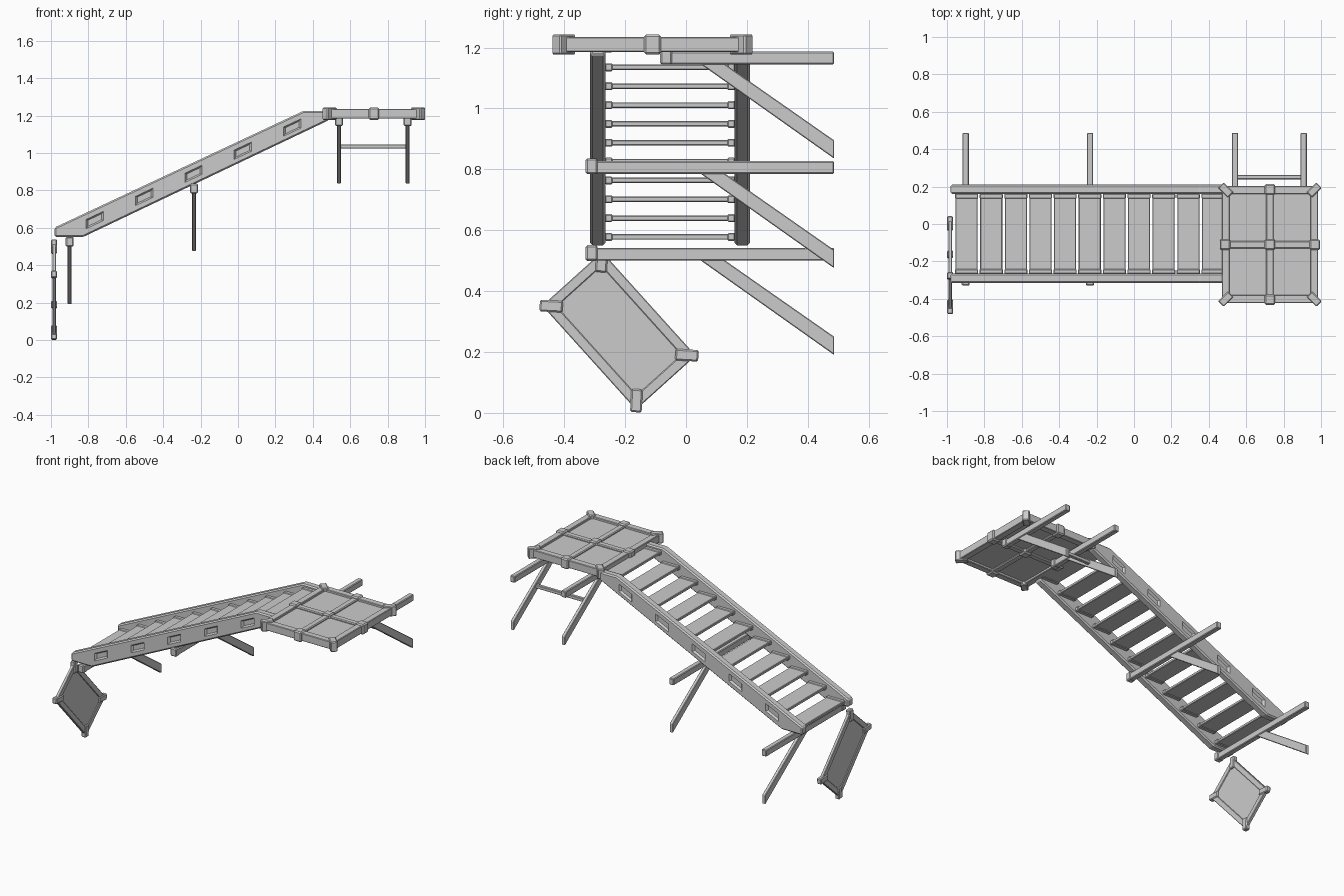
import bpy, bmesh
from math import radians, atan2
from mathutils import Matrix, Vector

if "Cube" in bpy.data.objects:
    bpy.data.objects.remove(bpy.data.objects["Cube"])


def finish(name, bm, bevel=0.0):
    if bevel:
        bmesh.ops.bevel(bm, geom=bm.edges[:], offset=bevel, segments=1, affect='EDGES')
    bmesh.ops.recalc_face_normals(bm, faces=bm.faces[:])
    me = bpy.data.meshes.new(name)
    bm.to_mesh(me)
    bm.free()
    ob = bpy.data.objects.new(name, me)
    bpy.context.collection.objects.link(ob)
    return ob


def box(name, center, size, bevel=0.0, rot=0.0, frame=Matrix()):
    """Box turned about its local z, placed inside a parent frame."""
    bm = bmesh.new()
    bmesh.ops.create_cube(bm, size=1)
    bmesh.ops.scale(bm, vec=size, verts=bm.verts)
    if bevel:
        bmesh.ops.bevel(bm, geom=bm.edges[:], offset=bevel, segments=1, affect='EDGES')
    m = frame @ Matrix.Translation(center) @ Matrix.Rotation(rot, 4, 'Z')
    bmesh.ops.transform(bm, matrix=m, verts=bm.verts)
    return finish(name, bm)


def prism(name, a, b, bevel=0.0):
    """Solid between two matching outlines of 3D points."""
    bm = bmesh.new()
    va = [bm.verts.new(p) for p in a]
    vb = [bm.verts.new(p) for p in b]
    n = len(a)
    bm.faces.new(va)
    bm.faces.new(vb[::-1])
    for i in range(n):
        j = (i + 1) % n
        bm.faces.new((va[i], vb[i], vb[j], va[j]))
    return finish(name, bm, bevel)


def framed_panel(name, frame, w, h, t, rim, panel_t, clamp):
    """Flat panel in a four-bar frame with diagonal corner clamps."""
    box(name + "_panel", (0, 0, 0), (w - rim, h - rim, panel_t), frame=frame)
    for s in (-1, 1):
        # mitred frame bars
        for horizontal in (True, False):
            u, v = (w / 2, h / 2) if horizontal else (h / 2, w / 2)
            pts = [(-u, s * v), (u, s * v), (u - rim, s * (v - rim)), (-u + rim, s * (v - rim))]
            if not horizontal:
                pts = [(q, p) for p, q in pts]
            prism(name + "_frame_bar", [frame @ Vector((*p, -t / 2)) for p in pts],
                  [frame @ Vector((*p, t / 2)) for p in pts], 0.003)
        for r in (-1, 1):
            box(name + "_corner_clamp", (s * (w / 2 - 0.021), r * (h / 2 - 0.021), 0),
                clamp, 0.005, s * r * radians(45), frame)


# Stair stringers with recessed slots on the outer faces
profile = [(-0.98, 0.55), (-0.83, 0.55), (0.485, 1.175), (0.485, 1.225), (0.35, 1.225), (-0.98, 0.602)]
slope = 0.471
for y_out, y_in, side in ((-0.315, -0.265, -1), (0.21, 0.16, 1)):
    stringer = prism("stringer", [(x, y_out, z) for x, z in profile],
                     [(x, y_in, z) for x, z in profile], 0.008)
    for i in range(5):
        cx, cz = -0.765 + 0.2635 * i, 0.642 + 0.1235 * i

        def slot(hw, hh, y):
            return [(cx + a * hw, y, cz + a * hw * slope + b * hh)
                    for a, b in ((-1, -1), (1, -1), (1, 1), (-1, 1))]
        cutter = prism("slot_cutter", slot(0.053, 0.03, y_out + side * 0.008),
                       slot(0.036, 0.016, y_out - side * 0.013))
        cutter.hide_render = True
        cutter.hide_viewport = True
        cutter.display_type = 'WIRE'
        mod = stringer.modifiers.new("slot", 'BOOLEAN')
        mod.operation = 'DIFFERENCE'
        mod.solver = 'EXACT'
        mod.object = cutter

# Treads with a bracket at each end
for i in range(11):
    x, z = -0.895 + 0.1317 * i, 0.578 + 0.0619 * i
    box("tread", (x, -0.0525, z), (0.118, 0.43, 0.018), 0.003)
    for y in (-0.254, 0.149):
        box("tread_bracket", (x, y, z), (0.124, 0.026, 0.026), 0.004)

# Landing platform
cx, cy, cz = 0.727, -0.11, 1.21
landing = Matrix.Translation((cx, cy, cz))
framed_panel("landing", landing, 0.515, 0.625, 0.05, 0.042, 0.022, (0.074, 0.042, 0.066))
box("landing_cross_bar", (cx, cy, cz), (0.04, 0.56, 0.044), 0.005)
box("landing_cross_bar", (cx, cy, cz), (0.45, 0.04, 0.044), 0.005)
for dx, dy in ((0, 0), (-0.24, 0), (0.24, 0), (0, -0.295), (0, 0.295)):
    box("landing_clamp", (cx + dx, cy + dy, cz), (0.056, 0.056, 0.066), 0.007)

# Wall beams with diagonal braces
for x, z, y0 in ((-0.9, 0.50, -0.325), (-0.235, 0.785, -0.325), (0.54, 1.145, -0.08), (0.907, 1.145, -0.08)):
    box("wall_beam", (x, (y0 + 0.487) / 2, z + 0.021), (0.034, 0.487 - y0, 0.042), 0.004)
    box("beam_end_cap", (x, y0 + 0.015, z + 0.025), (0.043, 0.04, 0.052), 0.006)
    outline = [(0.035, z + 0.01), (0.115, z + 0.01), (0.487, z - 0.25), (0.487, z - 0.31)]
    prism("diagonal_brace", [(x - 0.011, *p) for p in outline],
          [(x + 0.011, *p) for p in outline], 0.003)
box("brace_cross_bar", (0.7235, 0.25, 1.035), (0.36, 0.022, 0.022), 0.003)

# Tilted sign hanging off the lower stringer end (local x is its long side)
long_dir, short_dir = Vector((0, 0.67, -0.743)).normalized(), Vector((0, 0.743, 0.67)).normalized()
normal = long_dir.cross(short_dir)
hang = Matrix((long_dir, short_dir, normal)).transposed().to_4x4()
hang.translation = (-0.983, -0.22, 0.27)
framed_panel("sign", hang, 0.46, 0.265, 0.02, 0.034, 0.01, (0.076, 0.038, 0.031))
